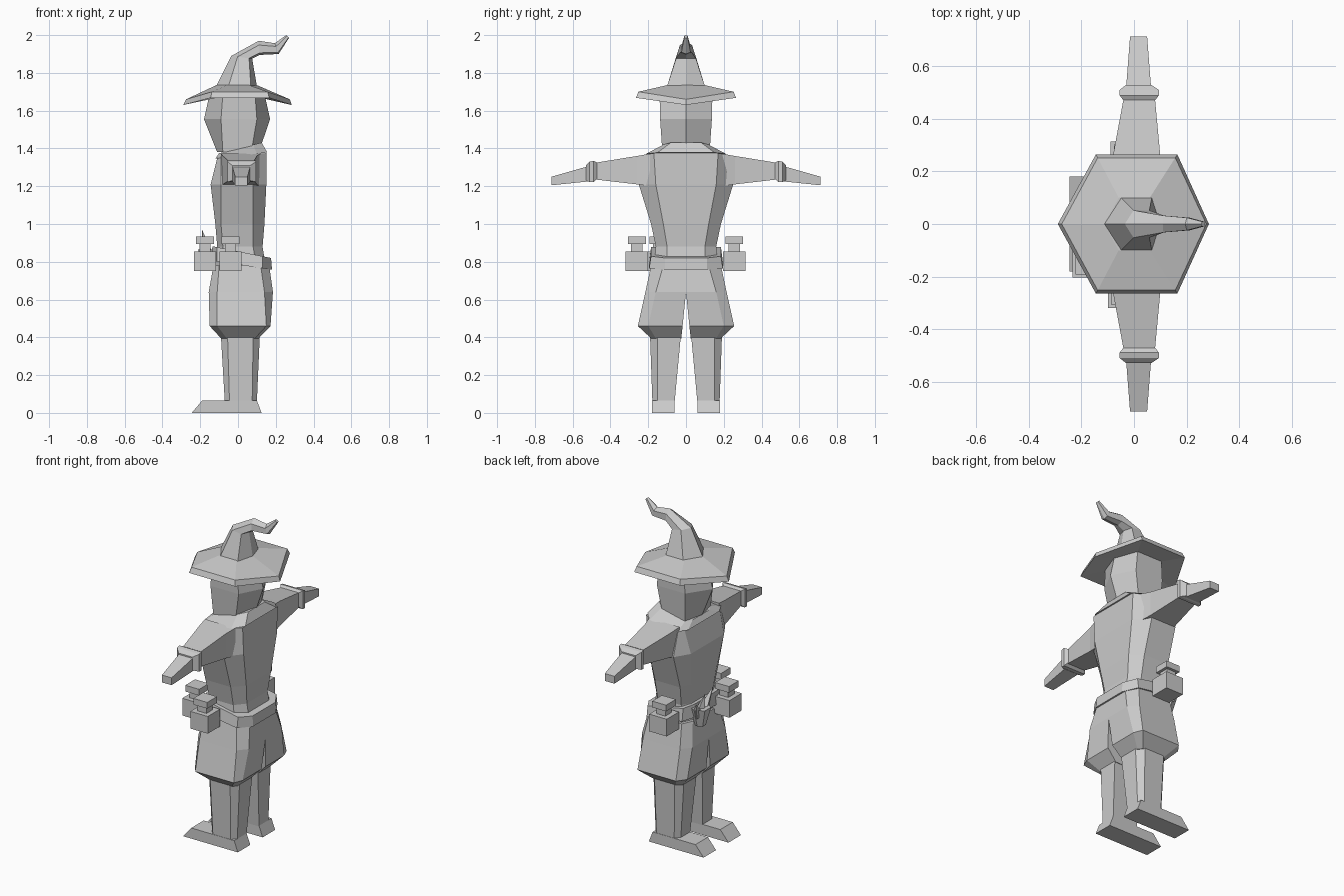
import bpy, bmesh, math
from mathutils import Vector, Matrix

if "Cube" in bpy.data.objects:
    bpy.data.objects.remove(bpy.data.objects["Cube"])

grey = bpy.data.materials.new("plain_grey")
grey.diffuse_color = (0.6, 0.6, 0.6, 1)
grey.use_nodes = True
grey.node_tree.nodes["Principled BSDF"].inputs["Base Color"].default_value = grey.diffuse_color


def finish(name, bm):
    bmesh.ops.recalc_face_normals(bm, faces=bm.faces)
    me = bpy.data.meshes.new(name)
    bm.to_mesh(me)
    bm.free()
    me.materials.append(grey)
    ob = bpy.data.objects.new(name, me)
    bpy.context.collection.objects.link(ob)
    return ob


def loft(name, rings, side=1):
    """Skin closed rings of points and cap both ends; side=-1 mirrors across y."""
    bm = bmesh.new()
    vs = [[bm.verts.new((x, y * side, z)) for x, y, z in r] for r in rings]
    n = len(vs[0])
    for a, b in zip(vs, vs[1:]):
        for i in range(n):
            j = (i + 1) % n
            bm.faces.new((a[i], a[j], b[j], b[i]))
    bm.faces.new(vs[0])
    bm.faces.new(vs[-1])
    return finish(name, bm)


def full(z, x0, s0, s1, x1, yc, ys, tilt=0):
    """Eight-sided body section: front, chamfer, flat side, chamfer, back."""
    half = [(x0, yc), (s0, ys), (s1, ys), (x1, yc)]
    pts = half + [(x, -y) for x, y in reversed(half)]
    return [(x, y, z + tilt * x) for x, y in pts]


def half(z, x0, s0, s1, x1, yi, yc, ys):
    """Six-sided leg section with a flat inner side."""
    return [(x0, yi, z), (x0, yc, z), (s0, ys, z), (s1, ys, z), (x1, yc, z), (x1, yi, z)]


def hexa(z, x0, s0, s1, x1, ys, zend=None):
    """Six-sided section pointed at front and back."""
    e = z if zend is None else zend
    return [(x0, 0, e), (s0, ys, z), (s1, ys, z), (x1, 0, e), (s1, -ys, z), (s0, -ys, z)]


def arm_ring(y, x0, x1, z0, z1):
    return [(x0, y, z0), (x1, y, z0), (x1, y, z1), (x0, y, z1)]


# Torso, collar and belt
loft("torso", [
    full(0.76, -0.12, -0.09, 0.10, 0.15, 0.10, 0.17),
    full(0.88, -0.11, -0.08, 0.08, 0.13, 0.10, 0.16),
    full(1.00, -0.12, -0.09, 0.08, 0.14, 0.12, 0.185),
    full(1.21, -0.145, -0.09, 0.08, 0.15, 0.16, 0.25),
    full(1.36, -0.11, -0.09, 0.09, 0.15, 0.17, 0.205, 0.1)])
loft("collar", [
    full(1.36, -0.12, -0.09, 0.10, 0.155, 0.15, 0.21, 0.12),
    full(1.40, -0.10, -0.08, 0.08, 0.125, 0.08, 0.12, 0.25)])
loft("belt", [
    full(0.785, -0.145, -0.11, 0.13, 0.18, 0.11, 0.195, -0.15),
    full(0.855, -0.135, -0.11, 0.13, 0.175, 0.11, 0.185, -0.2)])

# Head
loft("head", [
    hexa(1.38, -0.11, -0.08, 0.07, 0.11, 0.125),
    hexa(1.555, -0.18, -0.09, 0.10, 0.17, 0.137),
    hexa(1.69, -0.15, -0.08, 0.09, 0.14, 0.14)])

# Hat brim, drooping at front and back
loft("hat_brim", [
    hexa(1.675, -0.15, -0.08, 0.09, 0.15, 0.14),
    hexa(1.668, -0.29, -0.145, 0.165, 0.285, 0.265, 1.63),
    hexa(1.70, -0.275, -0.138, 0.157, 0.275, 0.252, 1.66),
    hexa(1.735, -0.115, -0.058, 0.06, 0.10, 0.10)])


# Bent hat crown: each ring runs from an upper to a lower profile point
def crown_ring(xa, za, xb, zb, w):
    ring = []
    for t, y in ((0, 0), (0.3, w), (0.85, w), (1, 0), (0.85, -w), (0.3, -w)):
        ring.append((xa + (xb - xa) * t, y, za + (zb - za) * t))
    return ring


loft("hat_crown", [
    crown_ring(-0.115, 1.73, 0.10, 1.73, 0.10),
    crown_ring(-0.035, 1.89, 0.075, 1.875, 0.052),
    crown_ring(0.11, 1.97, 0.115, 1.895, 0.032),
    crown_ring(0.195, 1.957, 0.215, 1.90, 0.024),
    crown_ring(0.255, 2.0, 0.27, 1.985, 0.009)])

for label, s in (("left", 1), ("right", -1)):
    # Sleeve, cuff and hand
    loft(label + "_sleeve", [
        arm_ring(0.19, -0.09, 0.115, 1.20, 1.372),
        arm_ring(0.26, -0.08, 0.10, 1.21, 1.36),
        arm_ring(0.475, -0.04, 0.08, 1.235, 1.325)], s)
    loft(label + "_cuff", [
        arm_ring(0.47, -0.04, 0.08, 1.24, 1.325),
        arm_ring(0.49, -0.055, 0.095, 1.222, 1.335),
        arm_ring(0.51, -0.055, 0.095, 1.222, 1.33),
        arm_ring(0.53, -0.03, 0.065, 1.23, 1.31)], s)
    loft(label + "_hand", [
        arm_ring(0.52, -0.03, 0.065, 1.225, 1.305),
        arm_ring(0.713, -0.015, 0.05, 1.205, 1.25)], s)
    # Baggy shorts leg
    loft(label + "_shorts", [
        half(0.78, -0.13, -0.10, 0.12, 0.165, 0, 0.12, 0.185),
        half(0.64, -0.155, -0.11, 0.14, 0.185, 0, 0.16, 0.215),
        half(0.46, -0.15, -0.11, 0.15, 0.172, 0.018, 0.20, 0.255),
        half(0.395, -0.09, -0.06, 0.09, 0.11, 0.025, 0.16, 0.185)], s)
    # Lower leg
    loft(label + "_leg", [
        half(0.40, -0.09, -0.055, 0.08, 0.115, 0.028, 0.15, 0.19),
        half(0.06, -0.07, -0.045, 0.075, 0.10, 0.06, 0.15, 0.178)], s)
    # Foot wedge
    loft(label + "_foot", [
        [(x, y, z) for x, z in ((-0.245, 0), (0.125, 0), (0.10, 0.065), (-0.19, 0.065))]
        for y in (0.06, 0.18)], s)


# Belt bottles: box, neck and cap
def box(name, x, y, z0, z1, w):
    bm = bmesh.new()
    bmesh.ops.create_cube(bm, size=1, matrix=Matrix.Translation((x, y, (z0 + z1) / 2))
                          @ Matrix.Diagonal((w, w, z1 - z0, 1)))
    finish(name, bm)


for i, (x, y) in enumerate(((-0.04, -0.26), (-0.175, -0.145), (-0.03, 0.255)), 1):
    box(f"bottle_{i}", x, y, 0.75, 0.855, 0.118)
    box(f"bottle_neck_{i}", x, y, 0.85, 0.90, 0.06)
    box(f"bottle_cap_{i}", x, y, 0.895, 0.933, 0.094)

# Herb bundle on the front of the belt: small pouch and pointed leaves
bm = bmesh.new()
bmesh.ops.create_cone(bm, cap_ends=True, segments=6, radius1=0.03, radius2=0.06, depth=0.11,
                      matrix=Matrix.Translation((-0.16, 0.09, 0.81)))
finish("herb_pouch", bm)
for i, (dx, dy, h) in enumerate(((-0.03, -0.08, 0.97), (-0.03, 0.0, 0.95), (-0.02, 0.07, 0.91)), 1):
    base, tip = Vector((-0.16, 0.09 + dy * 0.3, 0.83)), Vector((-0.16 + dx, 0.09 + dy, h))
    d = tip - base
    bm = bmesh.new()
    bmesh.ops.create_cone(bm, segments=4, radius1=0.035, radius2=0.0, depth=d.length,
                          cap_ends=True, matrix=Matrix.Translation((base + tip) / 2)
                          @ d.to_track_quat('Z', 'Y').to_matrix().to_4x4())
    finish(f"herb_leaf_{i}", bm)
